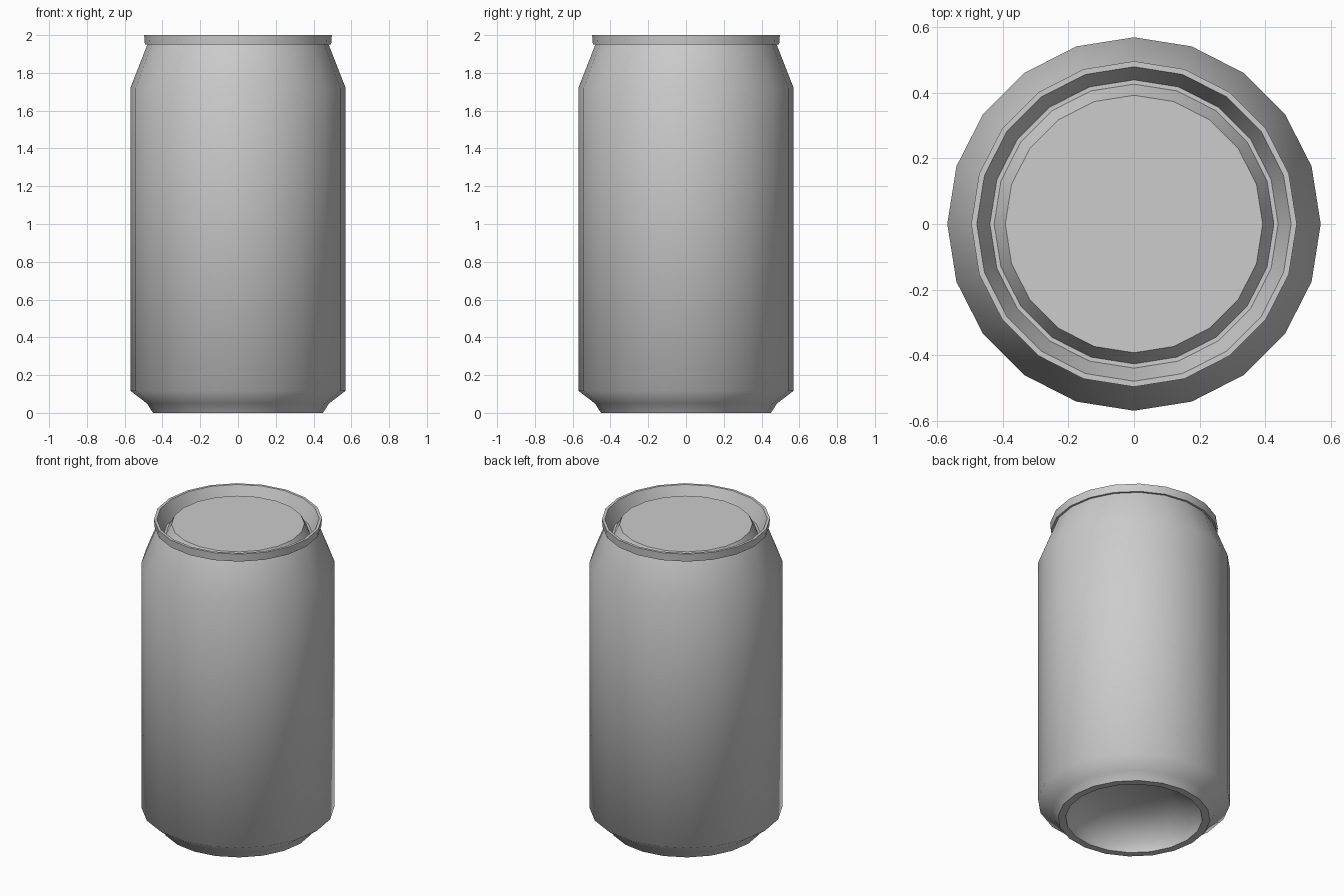
import bpy, bmesh, math

if "Cube" in bpy.data.objects:
    bpy.data.objects.remove(bpy.data.objects["Cube"])

SIDES = 20

metal = bpy.data.materials.new("light grey metal")
metal.diffuse_color = (0.604, 0.604, 0.604, 1)
metal.use_nodes = True
metal.node_tree.nodes["Principled BSDF"].inputs["Base Color"].default_value = metal.diffuse_color


def lathe(name, profile, cap_start=False, cap_end=False):
    """Spin an (r, z) profile about z; outward normals when it runs upward."""
    bm = bmesh.new()
    rings = []
    for r, z in profile:
        rings.append([bm.verts.new((r * math.cos(a), r * math.sin(a), z))
                      for a in (2 * math.pi * i / SIDES for i in range(SIDES))])
    for lo, hi in zip(rings, rings[1:]):
        for i in range(SIDES):
            j = (i + 1) % SIDES
            bm.faces.new((lo[i], lo[j], hi[j], hi[i]))
    if cap_start:
        bm.faces.new(rings[0][::-1])
    if cap_end:
        bm.faces.new(rings[-1])
    me = bpy.data.meshes.new(name)
    bm.to_mesh(me)
    bm.free()
    me.materials.append(metal)
    ob = bpy.data.objects.new(name, me)
    bpy.context.collection.objects.link(ob)
    bpy.ops.object.select_all(action='DESELECT')
    ob.select_set(True)
    bpy.context.view_layer.objects.active = ob
    bpy.ops.object.shade_smooth_by_angle(angle=math.radians(55))
    return ob


# side wall with tapered foot and shoulder
lathe("can_body", [(0.45, 0), (0.482, 0.05), (0.57, 0.117),
                   (0.57, 1.72), (0.48, 1.95)])

# rolled rim, groove and raised flat panel
lathe("can_lid", [(0.48, 1.95), (0.493, 1.95), (0.497, 2.0), (0.48, 2.0),
                  (0.44, 1.90), (0.427, 1.90), (0.393, 1.967)], cap_end=True)

# recessed dished underside and standing ring
lathe("can_base", [(0.215, 0.16), (0.39, 0.06), (0.405, 0), (0.45, 0)],
      cap_start=True)
